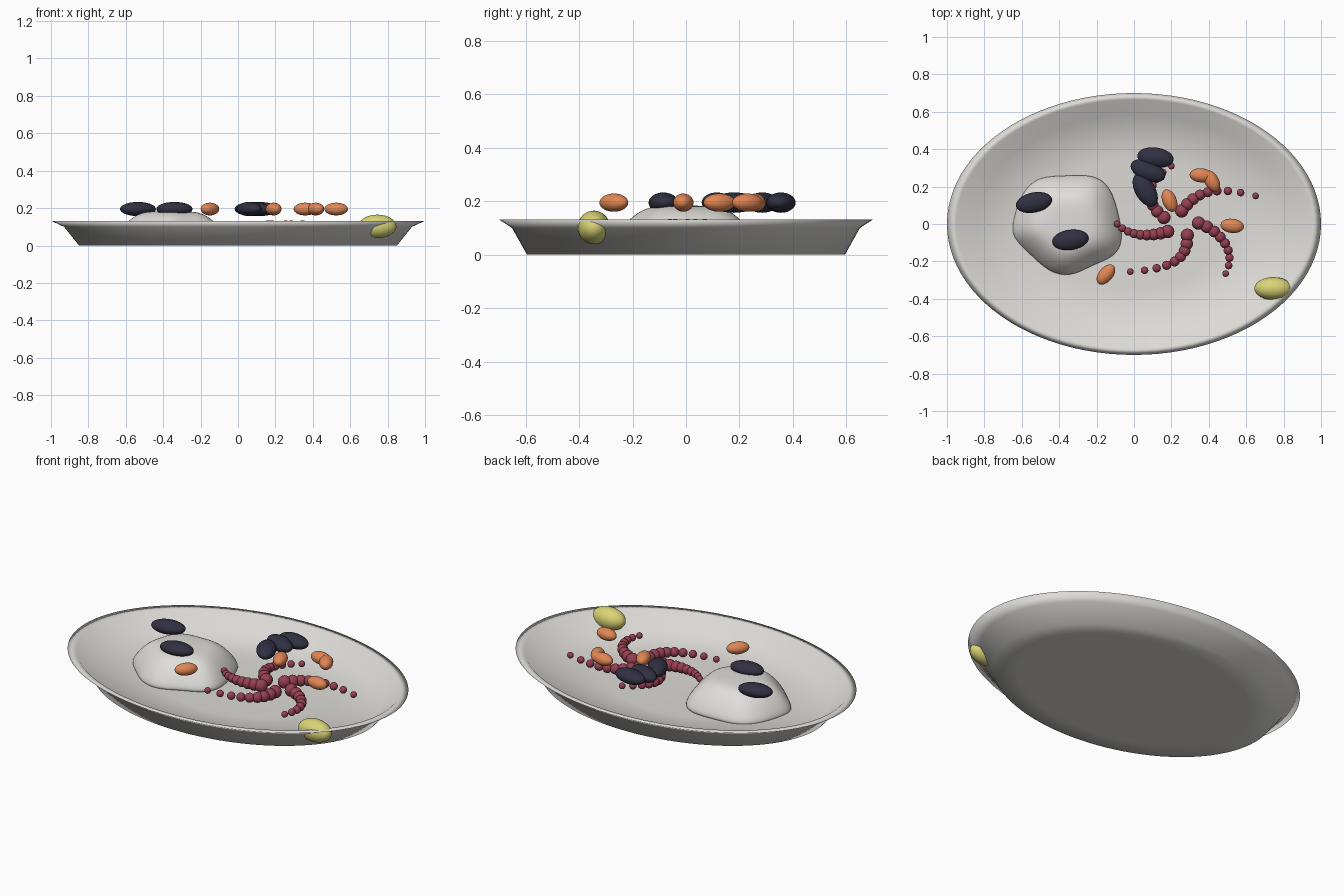
import bpy
import bmesh
import math
from mathutils import Vector
from mathutils.geometry import interpolate_bezier

cube = bpy.data.objects.get("Cube")
if cube:
    bpy.data.objects.remove(cube)


def material(name, rgb):
    mat = bpy.data.materials.new(name)
    mat.use_nodes = True
    mat.diffuse_color = (*rgb, 1)
    mat.node_tree.nodes["Principled BSDF"].inputs["Base Color"].default_value = (*rgb, 1)
    return mat


CERAMIC = material("ceramic_white", (0.72, 0.71, 0.68))
RICE = material("rice_white", (0.74, 0.73, 0.70))
SHELL = material("mussel_blue_black", (0.03, 0.03, 0.055))
ORANGE = material("shrimp_orange", (0.75, 0.24, 0.09))
MAROON = material("octopus_maroon", (0.30, 0.05, 0.085))
YELLOW = material("lemon_yellow", (0.70, 0.66, 0.18))


def finish(bm, name, mat):
    bmesh.ops.recalc_face_normals(bm, faces=bm.faces)
    for face in bm.faces:
        face.smooth = True
    mesh = bpy.data.meshes.new(name)
    bm.to_mesh(mesh)
    bm.free()
    mesh.materials.append(mat)
    obj = bpy.data.objects.new(name, mesh)
    bpy.context.collection.objects.link(obj)
    return obj


def loft(name, outline, profile, mat):
    """Stack scaled copies of an outline; both ends close to a centre point."""
    bm = bmesh.new()
    rings = []
    for scale, z in profile:
        if scale == 0:
            rings.append([bm.verts.new((0, 0, z))])
        else:
            rings.append([bm.verts.new((x * scale, y * scale, z)) for x, y in outline])
    n = len(outline)
    for a, b in zip(rings, rings[1:]):
        for i in range(n):
            j = (i + 1) % n
            corners = [a[i % len(a)], a[j % len(a)], b[j % len(b)], b[i % len(b)]]
            bm.faces.new(list(dict.fromkeys(corners)))
    return finish(bm, name, mat)


def ellipsoid(name, location, radii, angle, mat):
    bm = bmesh.new()
    bmesh.ops.create_uvsphere(bm, u_segments=24, v_segments=14, radius=1)
    obj = finish(bm, name, mat)
    obj.location = location
    obj.scale = radii
    obj.rotation_euler.z = math.radians(angle)
    return obj


# Oval serving plate with a flat lip
SIDES = 96
oval = [(math.cos(math.tau * i / SIDES), 0.7 * math.sin(math.tau * i / SIDES))
        for i in range(SIDES)]
loft("plate", oval, [(0, 0), (0.7, 0), (0.85, 0), (0.93, 0.1), (1, 0.132), (0.95, 0.13),
                     (0.84, 0.045), (0.5, 0.03), (0, 0.03)], CERAMIC)

# Rounded rice mound with an irregular outline
lump = [(0.31, -0.09), (0.28, 0.06), (0.24, 0.2), (0.15, 0.27), (0, 0.26), (-0.16, 0.26),
        (-0.25, 0.16), (-0.29, 0.02), (-0.3, -0.07), (-0.2, -0.16), (-0.1, -0.26),
        (0.02, -0.29), (0.14, -0.22), (0.26, -0.18)]
rice = loft("rice_mound", lump, [(0, 0.02), (0.9, 0.02), (1.02, 0.03), (0.94, 0.075),
                                 (0.77, 0.135), (0.55, 0.178), (0.28, 0.183), (0, 0.184)], RICE)
rice.location = (-0.36, 0, 0)
smooth = rice.modifiers.new("rounding", "SUBSURF")
smooth.levels = smooth.render_levels = 2

# Mussels and shrimp resting at one height: x, y, turn in degrees
TOPPING_Z = 0.195
for i, (x, y, turn) in enumerate([(-0.535, 0.115, 12), (-0.34, -0.085, 8), (0.115, 0.355, -8),
                                  (0.075, 0.285, -22), (0.06, 0.18, -60)]):
    ellipsoid(f"mussel_{i + 1}", (x, y, TOPPING_Z), (0.098, 0.054, 0.038), turn, SHELL)
for i, (x, y, turn) in enumerate([(-0.15, -0.27, 50), (0.19, 0.125, 112), (0.36, 0.26, -5),
                                  (0.415, 0.23, -60), (0.525, -0.01, -6)]):
    ellipsoid(f"shrimp_{i + 1}", (x, y, TOPPING_Z), (0.063, 0.038, 0.034), turn, ORANGE)

# Lemon wedge pushed through the plate wall
ellipsoid("lemon", (0.745, -0.345, 0.102), (0.102, 0.061, 0.063), 0, YELLOW)

# Octopus arms: beads shrinking along a curve (start, two handles, end)
arms = [
    [(0.18, -0.04), (0.08, -0.07), (-0.02, -0.07), (-0.09, 0)],
    [(0.16, 0.035), (0.05, 0.12), (0.06, 0.22), (0.2, 0.31)],
    [(0.255, 0.07), (0.33, 0.17), (0.42, 0.21), (0.65, 0.15)],
    [(0.345, 0.005), (0.47, -0.04), (0.55, -0.15), (0.49, -0.265)],
    [(0.285, -0.06), (0.29, -0.19), (0.2, -0.24), (-0.02, -0.255)],
]
BEADS = 9
for i, points in enumerate(arms):
    path = interpolate_bezier(*[Vector((x, y, 0.098)) for x, y in points], BEADS)
    bm = bmesh.new()
    for k, centre in enumerate(path):
        ball = bmesh.ops.create_uvsphere(bm, u_segments=16, v_segments=10,
                                         radius=0.036 - 0.018 * k / (BEADS - 1))
        bmesh.ops.translate(bm, verts=ball["verts"], vec=centre)
    finish(bm, f"octopus_arm_{i + 1}", MAROON)
